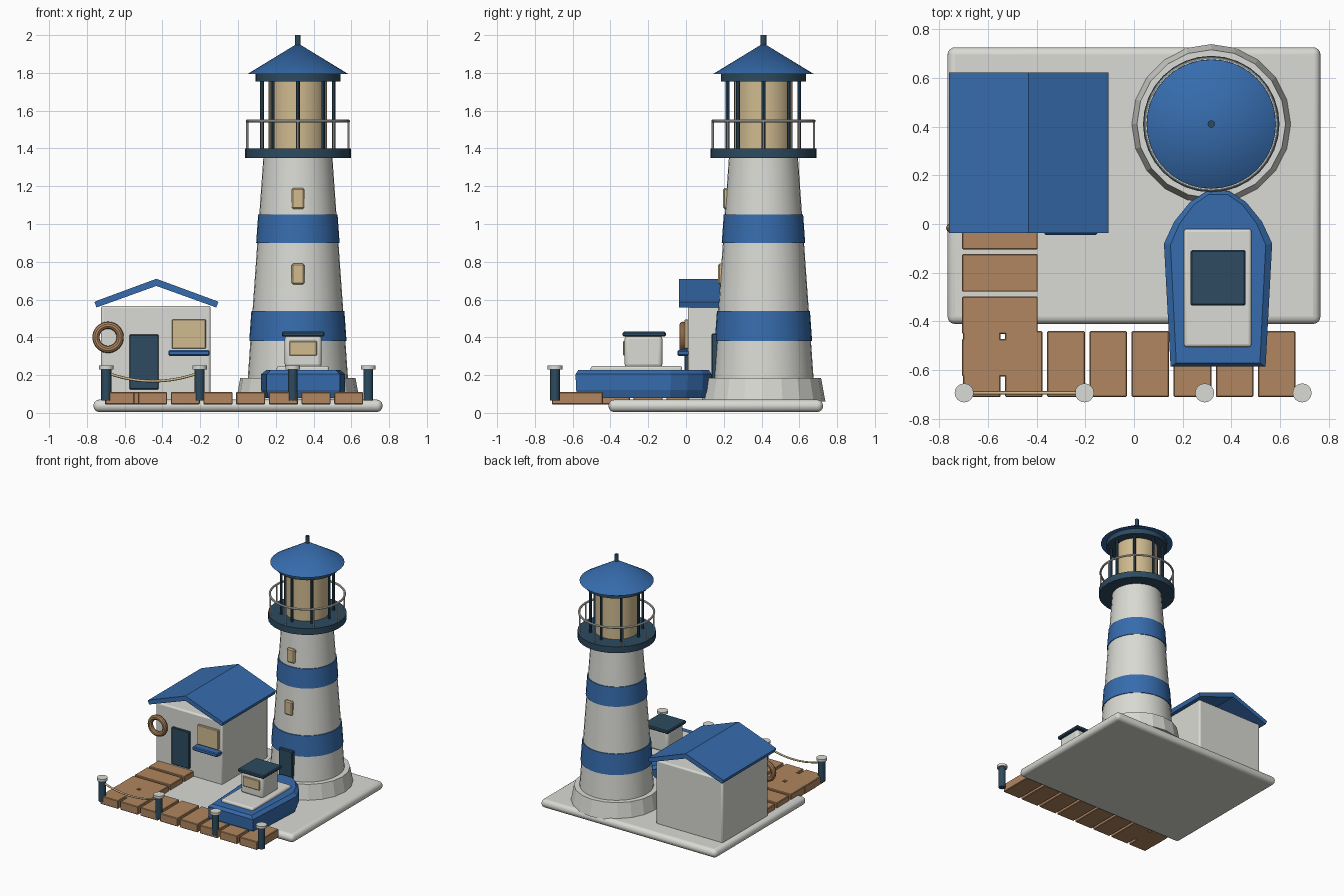
import bpy, bmesh, math
from mathutils import Vector

cube = bpy.data.objects.get("Cube")
if cube:
    bpy.data.objects.remove(cube, do_unlink=True)


def material(name, r, g, b):
    m = bpy.data.materials.new(name)
    m.use_nodes = True
    m.diffuse_color = (r, g, b, 1)
    m.node_tree.nodes["Principled BSDF"].inputs["Base Color"].default_value = (r, g, b, 1)
    return m


WHITE = material("off white", 0.70, 0.70, 0.66)
BLUE = material("sea blue", 0.037, 0.15, 0.42)
NAVY = material("dark navy", 0.026, 0.07, 0.115)
WOOD = material("brown wood", 0.44, 0.24, 0.115)
TAN = material("warm tan", 0.64, 0.50, 0.28)


def finish(obj, name, mat, smooth=False):
    obj.name = name
    obj.data.materials.clear()
    obj.data.materials.append(mat)
    if smooth:
        bpy.ops.object.select_all(action="DESELECT")
        obj.select_set(True)
        bpy.context.view_layer.objects.active = obj
        bpy.ops.object.shade_smooth_by_angle(angle=math.radians(35))
    return obj


def box(name, mat, x, y, z, bevel=0.0, segments=1):
    """Box between the (low, high) pairs x, y and z."""
    ends = (x, y, z)
    bpy.ops.mesh.primitive_cube_add(size=1, location=[sum(e) / 2 for e in ends])
    obj = bpy.context.object
    size = [e[1] - e[0] for e in ends]
    for v in obj.data.vertices:
        v.co = [c * s for c, s in zip(v.co, size)]
    if bevel:
        mod = obj.modifiers.new("Rounded edges", "BEVEL")
        mod.width, mod.segments = bevel, segments
    return finish(obj, name, mat, segments > 1)


def cone(name, mat, x, y, z, r1, r2, sides=32, smooth=True):
    bpy.ops.mesh.primitive_cone_add(vertices=sides, radius1=r1, radius2=r2,
                                    depth=z[1] - z[0], location=(x, y, sum(z) / 2))
    return finish(bpy.context.object, name, mat, smooth)


def torus(name, mat, location, major, minor, rotation=(0, 0, 0)):
    bpy.ops.mesh.primitive_torus_add(location=location, rotation=rotation, major_radius=major,
                                     minor_radius=minor, major_segments=40, minor_segments=10)
    return finish(bpy.context.object, name, mat, True)


def loft(name, mat, rings):
    """Closed solid through rings of matching points."""
    bm = bmesh.new()
    loops = [[bm.verts.new(p) for p in ring] for ring in rings]
    n = len(loops[0])
    for a, b in zip(loops, loops[1:]):
        for i in range(n):
            j = (i + 1) % n
            bm.faces.new((a[i], a[j], b[j], b[i]))
    bm.faces.new(loops[0][::-1])
    bm.faces.new(loops[-1])
    bmesh.ops.recalc_face_normals(bm, faces=bm.faces)
    mesh = bpy.data.meshes.new(name)
    bm.to_mesh(mesh)
    bm.free()
    obj = bpy.data.objects.new(name, mesh)
    bpy.context.collection.objects.link(obj)
    return finish(obj, name, mat)


# Ground slab
box("ground_slab", WHITE, (-0.765, 0.765), (-0.41, 0.725), (0.005, 0.07), 0.03, 4)

# Lighthouse tower with painted bands
TX, TY = 0.317, 0.41


def tower_radius(z):
    return 0.265 - (z - 0.19) * 0.0707


def tower_part(name, mat, z1, z2, extra=0.0):
    cone(name, mat, TX, TY, (z1, z2), tower_radius(z1) + extra, tower_radius(z2) + extra)


cone("tower_foot", WHITE, TX, TY, (0.06, 0.185), 0.328, 0.305, 20, False)
tower_part("tower_body", WHITE, 0.18, 1.36)
tower_part("lower_band", BLUE, 0.38, 0.54, 0.006)
tower_part("upper_band", BLUE, 0.90, 1.05, 0.006)
for label, z in (("lower", 0.735), ("upper", 1.135)):
    y = TY - tower_radius(z)
    box(label + "_tower_window", TAN, (TX - 0.034, TX + 0.034), (y - 0.015, y + 0.03),
        (z - 0.055, z + 0.055), 0.008)
box("tower_door", NAVY, (TX - 0.06, TX + 0.06), (0.135, 0.19), (0.18, 0.42), 0.006)

# Gallery, railing and lantern room
cone("gallery_floor", NAVY, TX, TY, (1.35, 1.40), 0.28, 0.28)
torus("gallery_rail", WHITE, (TX, TY, 1.545), 0.268, 0.008)
cone("lantern_light", TAN, TX, TY, (1.39, 1.76), 0.155, 0.155)
for i in range(8):
    a = math.tau * i / 8
    dx, dy = math.cos(a), math.sin(a)
    cone("rail_post", WHITE, TX + 0.268 * dx, TY + 0.268 * dy, (1.39, 1.545), 0.006, 0.006, 8)
    cone("lantern_post", NAVY, TX + 0.19 * dx, TY + 0.19 * dy, (1.39, 1.77), 0.010, 0.010, 8)
cone("lantern_collar", NAVY, TX, TY, (1.755, 1.795), 0.225, 0.225)
cone("lantern_roof", BLUE, TX, TY, (1.795, 1.957), 0.265, 0.0)
cone("roof_finial", NAVY, TX, TY, (1.93, 2.0), 0.015, 0.015, 12)

# Cottage body and open gable roof
box("cottage_walls", WHITE, (-0.725, -0.145), (0.01, 0.58), (0.06, 0.567), 0.012, 2)
RIDGE = -0.432
for side, label in ((-1, "right"), (1, "left")):
    section = [(0, 0.71), (0.317, 0.593), (0.328, 0.587), (0.317, 0.558), (0, 0.672)]
    ring = [[(RIDGE + side * u, y, z) for u, z in section] for y in (-0.037, 0.622)]
    loft(label + "_roof_slab", BLUE, ring)

# Cottage door, window, sill and life ring
box("cottage_door", NAVY, (-0.575, -0.42), (-0.008, 0.03), (0.125, 0.415), 0.004)
box("cottage_window", TAN, (-0.35, -0.17), (-0.008, 0.03), (0.34, 0.495), 0.004)
box("window_sill", BLUE, (-0.368, -0.15), (-0.045, 0.02), (0.302, 0.332), 0.006)
torus("life_ring", WOOD, (-0.688, -0.016, 0.4), 0.064, 0.019, (math.pi / 2, 0, 0))

# Dock planks: quay along the front, path up to the cottage
PLANK_Z = (0.045, 0.11)
for i in range(8):
    x = -0.625 + 0.173 * i
    box("quay_plank", WOOD, (x - 0.077, x + 0.077), (-0.71, -0.44), PLANK_Z, 0.004)
for i in range(4):
    y = -0.548 + 0.1735 * i
    box("path_plank", WOOD, (-0.705, -0.395), (y - 0.077, y + 0.077), PLANK_Z, 0.004)

# Mooring posts and slack rope
for x in (-0.697, -0.203, 0.29, 0.69):
    cone("mooring_post", NAVY, x, -0.693, (0.065, 0.235), 0.026, 0.026, 16)
    cone("post_cap", WHITE, x, -0.693, (0.23, 0.25), 0.039, 0.039, 16)
curve = bpy.data.curves.new("mooring_rope", "CURVE")
curve.dimensions = "3D"
curve.bevel_depth, curve.bevel_resolution = 0.007, 2
spline = curve.splines.new("POLY")
spline.points.add(16)
for i, p in enumerate(spline.points):
    t = i / 16
    p.co = (-0.697 + 0.494 * t, -0.693, 0.213 - 0.18 * t * (1 - t), 1)
rope = bpy.data.objects.new("mooring_rope", curve)
bpy.context.collection.objects.link(rope)
curve.materials.append(TAN)

# Boat hull, lofted from a half outline mirrored about its keel
BX = 0.345
half = [(0.195, -0.585), (0.222, -0.08), (0.18, 0.01), (0.115, 0.09), (0.045, 0.135)]
outline = [(s * u, y) for s, pts in ((1, half), (-1, half[::-1])) for u, y in pts]
middle = Vector((0, -0.22))


def hull_ring(z, sx, sy):
    return [(BX + u * sx, middle.y + (y - middle.y) * sy, z) for u, y in outline]


loft("boat_hull", BLUE, [hull_ring(0.08, 0.94, 0.95), hull_ring(0.12, 1.0, 0.99),
                         hull_ring(0.205, 1.0, 1.0), hull_ring(0.227, 0.88, 0.96)])
box("boat_deck", WHITE, (0.205, 0.482), (-0.505, -0.02), (0.215, 0.248), 0.012, 3)

# Boat cabin
box("boat_cabin", WHITE, (0.247, 0.443), (-0.325, -0.125), (0.24, 0.41), 0.02, 3)
box("cabin_roof", NAVY, (0.232, 0.458), (-0.335, -0.107), (0.404, 0.43), 0.006)
box("cabin_window", TAN, (0.272, 0.418), (-0.333, -0.30), (0.303, 0.38), 0.004)
